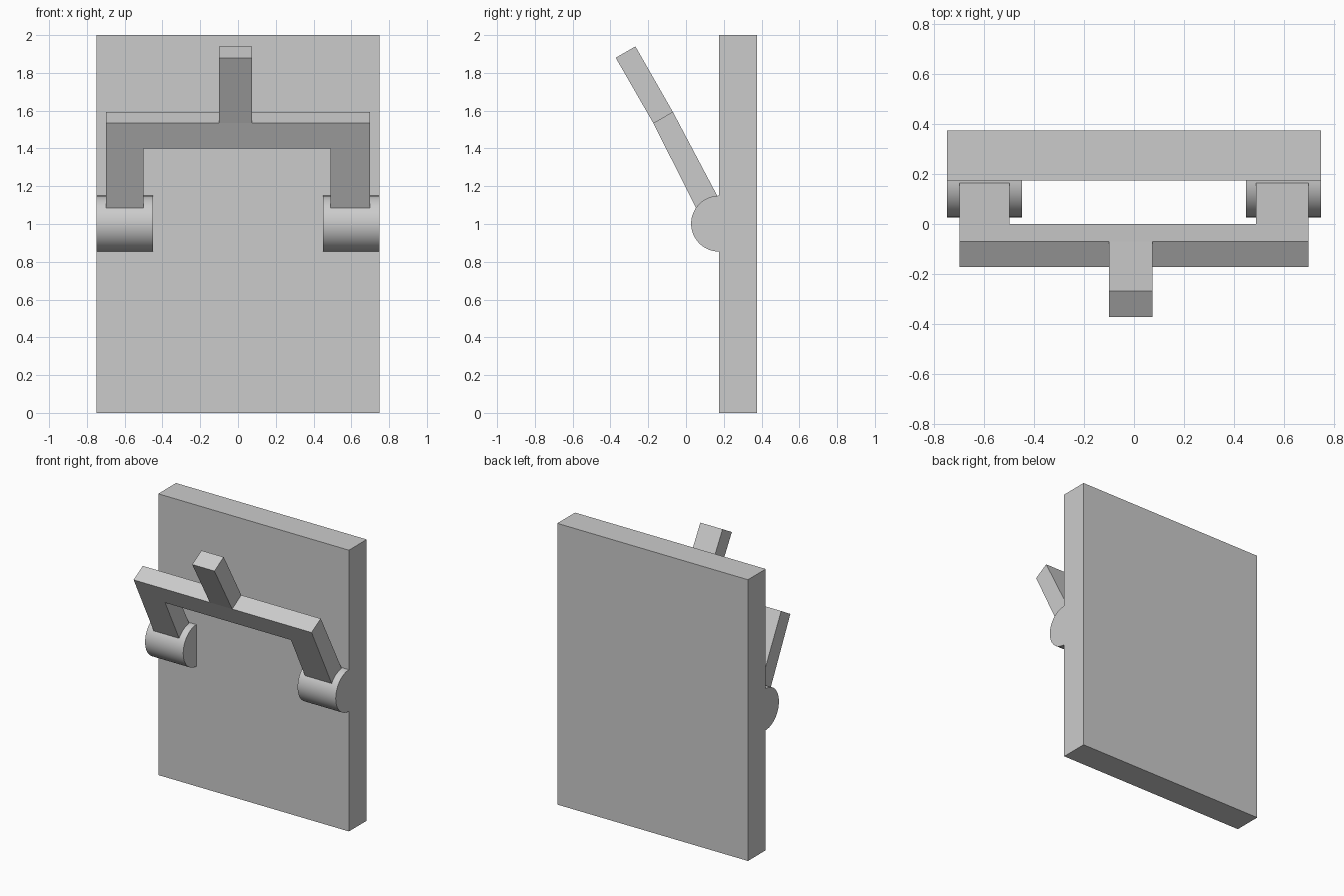
import bpy, math
from mathutils import Vector

if "Cube" in bpy.data.objects:
    bpy.data.objects.remove(bpy.data.objects["Cube"])


def loft(name, front, back):
    """Solid between two matching outlines."""
    n = len(front)
    faces = [tuple(range(n)), tuple(range(2 * n - 1, n - 1, -1))]
    faces += [(i, i + n, (i + 1) % n + n, (i + 1) % n) for i in range(n)]
    me = bpy.data.meshes.new(name)
    me.from_pydata([tuple(v) for v in front + back], [], faces)
    ob = bpy.data.objects.new(name, me)
    bpy.context.collection.objects.link(ob)
    # consistent outward normals
    bpy.ops.object.select_all(action='DESELECT')
    bpy.context.view_layer.objects.active = ob
    ob.select_set(True)
    bpy.ops.object.mode_set(mode='EDIT')
    bpy.ops.mesh.select_all(action='SELECT')
    bpy.ops.mesh.normals_make_consistent(inside=False)
    bpy.ops.object.mode_set(mode='OBJECT')
    return ob


# Back board
bpy.ops.mesh.primitive_cube_add(size=1, location=(0, 0.275, 1))
board = bpy.context.object
board.name = "back_board"
board.scale = (1.5, 0.2, 2)

# Half-round pivots on the board
arc = [math.pi * i / 32 for i in range(33)]
for side, x0 in (("left", -0.75), ("right", 0.45)):
    ring = [Vector((x0, 0.175 - 0.148 * math.sin(a), 1.002 + 0.148 * math.cos(a)))
            for a in arc]
    pivot = loft("pivot_" + side, ring, [v + Vector((0.3, 0, 0)) for v in ring])
    bpy.ops.object.shade_smooth_by_angle(angle=math.radians(35))


# Tilted handle: (x, t), t running down the slope from the bar top
def slope(points, start, end):
    s, e = Vector(start), Vector(end)
    return [Vector((x, *(s.lerp(e, t)))) for x, t in points]


frame = [(-0.7, 0), (0.7, 0), (0.7, 1.1), (0.49, 1.1), (0.49, 0.3),
         (-0.5, 0.3), (-0.5, 1.1), (-0.7, 1.1)]
loft("handle_frame", slope(frame, (-0.173, 1.534), (0.053, 1.085)),
     slope(frame, (-0.07, 1.594), (0.165, 1.15)))

# Grip standing on the bar
grip = [(-0.1, 0), (0.075, 0), (0.075, 1), (-0.1, 1)]
loft("handle_grip", slope(grip, (-0.372, 1.88), (-0.173, 1.534)),
     slope(grip, (-0.268, 1.94), (-0.07, 1.594)))
